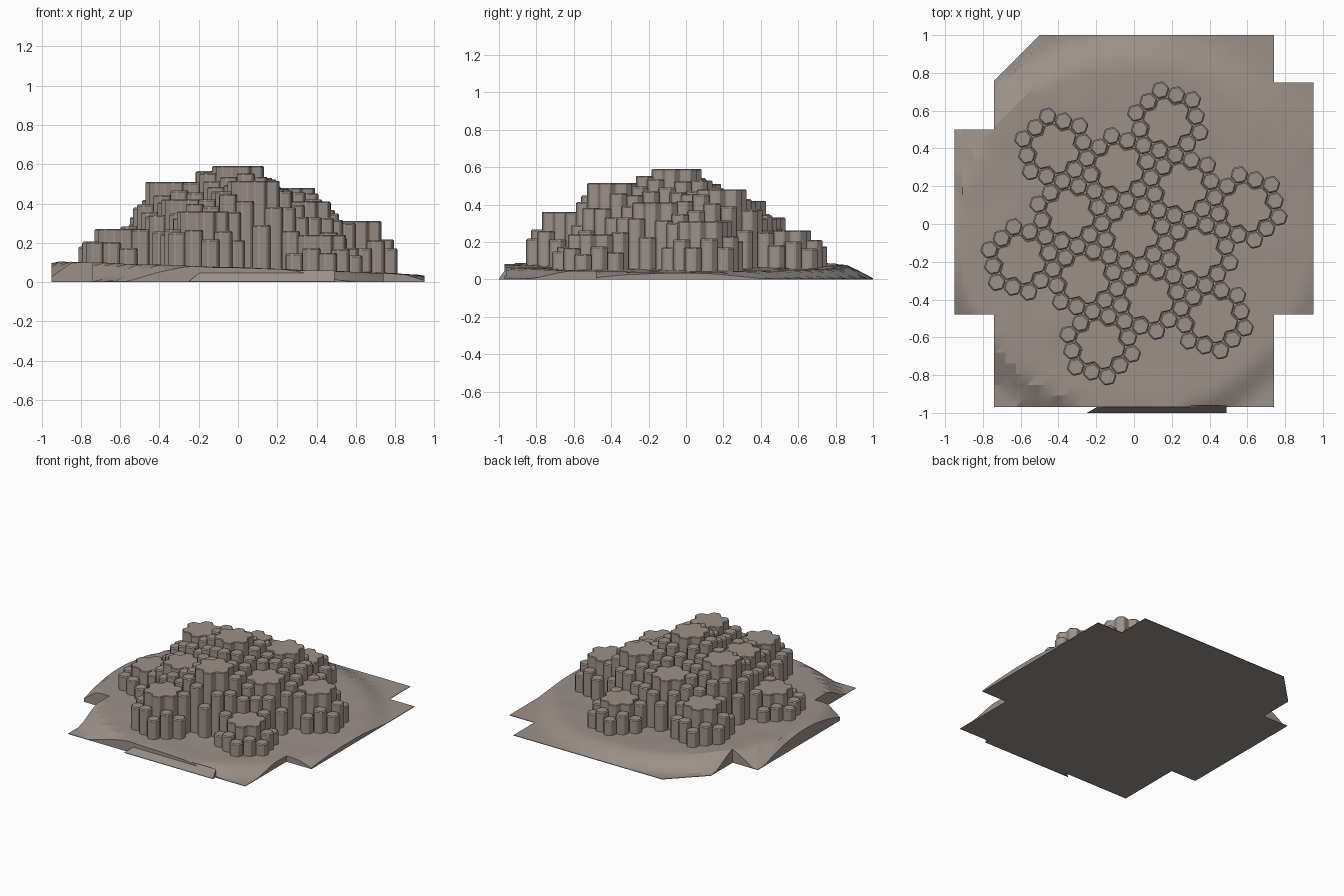
import bpy, bmesh, math, random
from mathutils import Vector, noise

if "Cube" in bpy.data.objects:
    bpy.data.objects.remove(bpy.data.objects["Cube"])

random.seed(4)
rock = bpy.data.materials.new("grey brown rock")
rock.diffuse_color = (0.33, 0.28, 0.25, 1)
rock.use_nodes = True
rock.node_tree.nodes["Principled BSDF"].inputs["Base Color"].default_value = rock.diffuse_color

P = 0.0885                      # column spacing
D = 4 * P                       # spacing of the plateaus
C = Vector((0.0, -0.05))        # middle of the mound
A0 = -17                        # lattice direction in degrees


def polar(r, deg):
    return Vector((r * math.cos(math.radians(deg)), r * math.sin(math.radians(deg))))


def ground_z(x, y):
    r = math.hypot(x, y + 0.06)
    fall = min(1, max(0, (1.07 - r) / 0.13))
    bump = 0.006 * noise.noise(Vector((x * 5, y * 5, 0)))
    return max(0.004, (0.072 - 0.036 * x + bump) * fall)


def add_object(name, bm, bevel=0):
    bmesh.ops.recalc_face_normals(bm, faces=bm.faces)
    me = bpy.data.meshes.new(name)
    bm.to_mesh(me)
    bm.free()
    me.materials.append(rock)
    ob = bpy.data.objects.new(name, me)
    bpy.context.collection.objects.link(ob)
    if bevel:
        m = ob.modifiers.new("worn edges", 'BEVEL')
        m.width = bevel
        m.segments = 1
        m.limit_method = 'ANGLE'
    return ob


def prism(bm, pts, z0, z1):
    low = [bm.verts.new((p.x, p.y, z0)) for p in pts]
    top = [bm.verts.new((p.x, p.y, z1)) for p in pts]
    bm.faces.new(low[::-1])
    bm.faces.new(top)
    n = len(pts)
    for i in range(n):
        j = (i + 1) % n
        bm.faces.new((low[i], low[j], top[j], top[i]))


# Plateau cells: centre, inner six, outer six
cells = [(C, 0.59)]
for k, h in enumerate((0.41, 0.48, 0.42, 0.51, 0.42, 0.515)):
    cells.append((C + polar(D, A0 + 60 * k), h))
for k, h in enumerate((0.31, 0.26, 0.33, 0.27, 0.36, 0.24)):
    cells.append((C + polar(D * math.sqrt(3), A0 + 30 + 60 * k), h))

# Surrounding empty cells that pull the outer columns down
e1, e2 = polar(D, A0), polar(D, A0 + 60)
empty = []
for i in range(-4, 5):
    for j in range(-4, 5):
        q = C + e1 * i + e2 * j
        if all((q - c).length > 0.1 for c, h in cells):
            empty.append((q, ground_z(q.x, q.y) + 0.02))

# Flat plateaus: outline of seven joined hexagons
bm = bmesh.new()
for c, h in cells:
    pts = []
    for k in range(6):
        a = A0 + 60 * k
        mid = c + polar(P, a)
        pts += [mid + polar(P / math.sqrt(3) * 0.985, a + t) for t in (-30, 30, 90)]
    prism(bm, pts, 0.02, h)
add_object("plateaus", bm, 0.005)

# Ring of twelve hexagonal columns round each plateau, shared where rings touch
spots = []
for c, h in cells:
    for k in range(6):
        a = A0 + 60 * k
        for q in (c + polar(2 * P, a), c + polar(math.sqrt(3) * P, a + 30)):
            if all((q - s).length > 0.3 * P for s in spots):
                spots.append(q)
bm = bmesh.new()
for s in spots:
    total = weight = 0
    for c, h in cells + empty:
        d = (s - c).length / P
        if d < 2.8:
            total += h / d ** 3
            weight += 1 / d ** 3
    z = total / weight + random.uniform(-0.018, 0.018)
    prism(bm, [s + polar(P / math.sqrt(3) * 0.965, A0 + 30 + 60 * k) for k in range(6)],
          0.02, z)
add_object("hexagonal_columns", bm, 0.007)

# Uneven ground slab with a notched outline
outline = [(-.95, -.48), (-.74, -.48), (-.74, -.97), (.74, -.97), (.74, -.48), (.95, -.48),
           (.95, .75), (.74, .75), (.74, 1), (-.5, 1), (-.74, .76), (-.74, .5), (-.95, .5)]
bm = bmesh.new()
bm.faces.new([bm.verts.new((x, y, 0)) for x, y in outline])
for axis in ((1, 0, 0), (0, 1, 0)):
    for i in range(-17, 18):
        co = Vector(axis) * (i * 0.057 + 0.003)
        bmesh.ops.bisect_plane(bm, geom=bm.verts[:] + bm.edges[:] + bm.faces[:],
                               plane_co=co, plane_no=axis)
bmesh.ops.triangulate(bm, faces=bm.faces[:])
top = bm.verts[:]
rim = [e for e in bm.edges if e.is_boundary]
for v in top:
    v.co.z = ground_z(v.co.x, v.co.y)
skirt = bmesh.ops.extrude_edge_only(bm, edges=rim)["geom"]
for v in skirt:
    if isinstance(v, bmesh.types.BMVert):
        v.co.z = 0
bmesh.ops.holes_fill(bm, edges=[e for e in bm.edges if e.is_boundary], sides=0)
ob = add_object("ground", bm)
bpy.context.view_layer.objects.active = ob
ob.select_set(True)
bpy.ops.object.shade_smooth_by_angle(angle=math.radians(25))

# Thin lip at the front edge
bm = bmesh.new()
prism(bm, [Vector(p) for p in ((-.25, -1), (.49, -1), (.49, -.96), (-.18, -.96))], 0, 0.06)
for v in bm.verts:
    if v.co.y < -0.99 and v.co.z > 0.01:
        v.co.z = 0.004
add_object("front_lip", bm)
